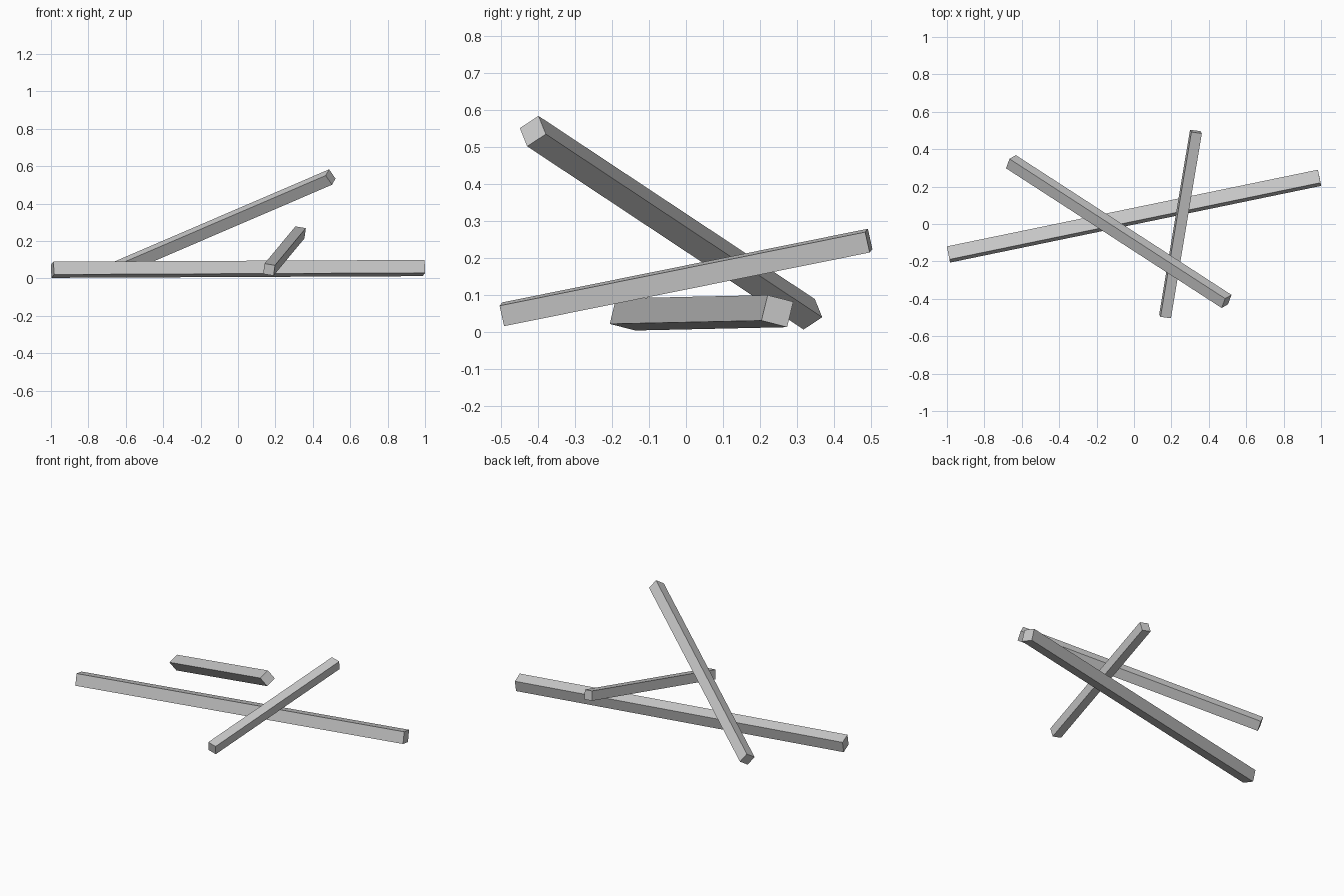
import bpy
from mathutils import Matrix, Vector

cube = bpy.data.objects.get("Cube")
if cube:
    bpy.data.objects.remove(cube, do_unlink=True)

# Single grey material
GREY = (0.6, 0.6, 0.6, 1.0)
grey = bpy.data.materials.new("light_grey")
grey.use_nodes = True
grey.diffuse_color = GREY
grey.node_tree.nodes["Principled BSDF"].inputs["Base Color"].default_value = GREY


def beam(name, start, end, side, width, height):
    """Square-cut beam between two end centres; side sets its roll."""
    start, end = Vector(start), Vector(end)
    along = (end - start).normalized()
    side = Vector(side)
    side = (side - along * side.dot(along)).normalized()
    up = along.cross(side)
    turn = Matrix((along, side, up)).transposed().to_4x4()
    bpy.ops.mesh.primitive_cube_add(size=1)
    obj = bpy.context.object
    obj.name = name
    obj.data.materials.append(grey)
    size = Matrix.Diagonal(((end - start).length, width, height, 1))
    obj.data.transform(turn @ size)
    obj.location = (start + end) / 2


# Long beam lying on the ground
beam("ground_beam", (-0.992, -0.163, 0.0465), (0.992, 0.247, 0.0555),
     (-0.015, 0.07, -0.018), 0.073, 0.071)
# Beam leaning up across the long one
beam("leaning_beam", (-0.658, 0.333, 0.047), (0.495, -0.414, 0.542),
     (0.02, 0.05, 0.034), 0.063, 0.063)
# Short beam resting over the long one
beam("short_beam", (0.166, -0.494, 0.047), (0.331, 0.494, 0.246),
     (0.056, -0.007, -0.009), 0.057, 0.057)
